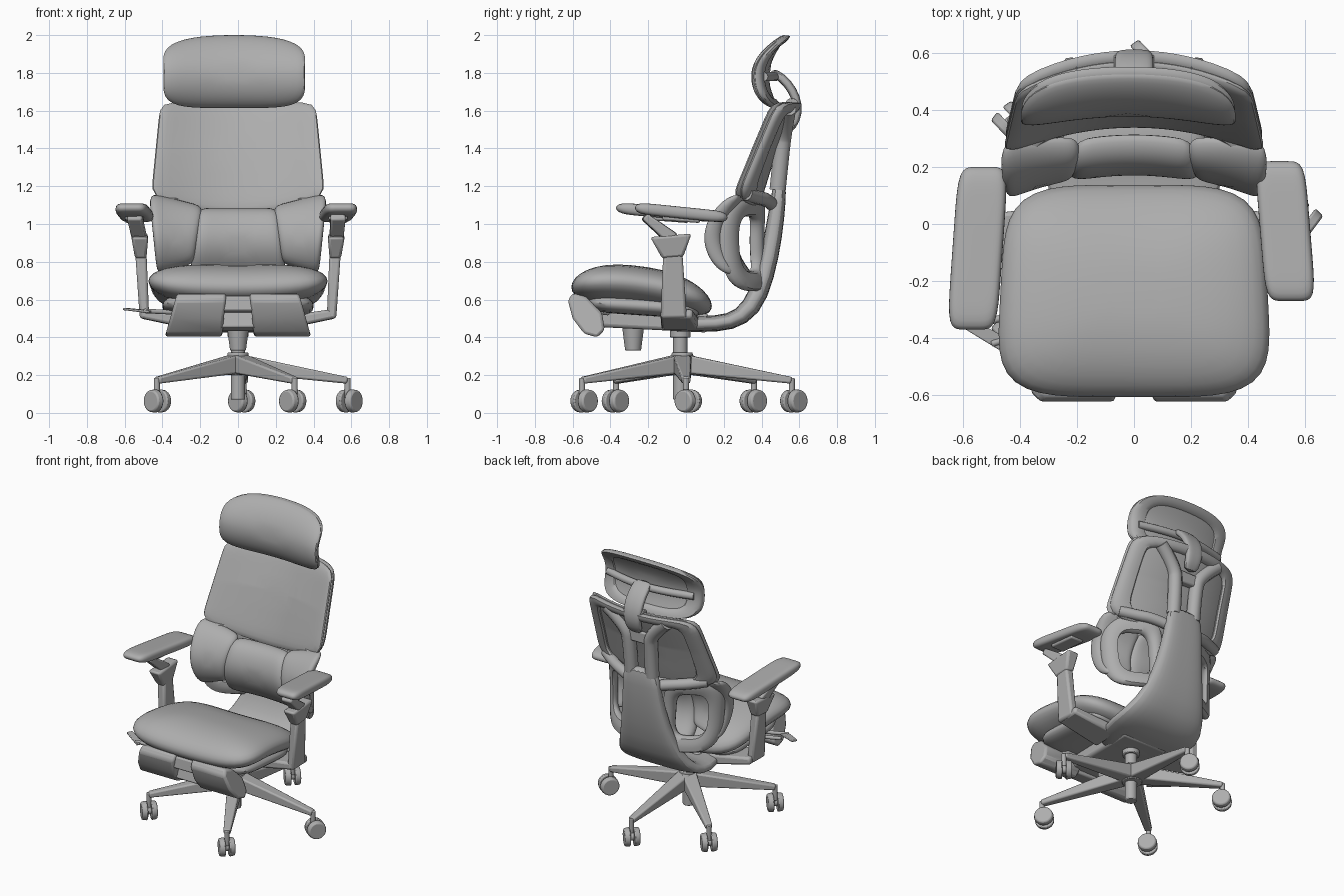
import bpy, bmesh, math
from mathutils import Vector

cube = bpy.data.objects.get("Cube")
if cube:
    bpy.data.objects.remove(cube)

grey = bpy.data.materials.new("mid grey")
grey.use_nodes = True
grey.diffuse_color = (0.42, 0.42, 0.42, 1)
grey.node_tree.nodes["Principled BSDF"].inputs["Base Color"].default_value = grey.diffuse_color


# ---------- helpers ----------
def finish(name, bm, bevel=0, subdiv=0):
    bmesh.ops.recalc_face_normals(bm, faces=bm.faces[:])
    me = bpy.data.meshes.new(name)
    bm.to_mesh(me)
    bm.free()
    me.polygons.foreach_set("use_smooth", [True] * len(me.polygons))
    me.set_sharp_from_angle(angle=math.radians(38))
    me.materials.append(grey)
    ob = bpy.data.objects.new(name, me)
    bpy.context.collection.objects.link(ob)
    if bevel:
        mod = ob.modifiers.new("bevel", "BEVEL")
        mod.width, mod.segments = bevel, 2
    if subdiv:
        mod = ob.modifiers.new("subdivision", "SUBSURF")
        mod.levels = mod.render_levels = subdiv
    return ob


def rounded(t, n):
    c, s = math.cos(t), math.sin(t)
    r = (abs(c) ** n + abs(s) ** n) ** (-1 / n)
    return c * r, s * r


def skin(bm, loops, closed=False):
    """Bridge equal vertex loops; cap the ends, or join them when closed."""
    k = len(loops[0])
    for p, q in zip(loops, loops[1:] + loops[:1] if closed else loops[1:]):
        for i in range(k):
            j = (i + 1) % k
            bm.faces.new((p[i], p[j], q[j], q[i]))
    if not closed:
        bm.faces.new(loops[0])
        bm.faces.new(loops[-1])


def pillow(name, f, thick, axis, n=5, p=4, seg=72, rings=9):
    """Cushion: rounded outline mapped through f(a, b), inflated along axis."""
    bm = bmesh.new()
    axis = Vector(axis)
    loops = []
    radii = [1 - (1 - i / rings) ** 2 for i in range(1, rings + 1)]
    layers = [(r, 1) for r in radii] + [(r, -1) for r in radii[-2::-1]]
    for r, side in layers:
        h = side * thick * math.sqrt(max(0, 1 - r ** p))
        loop = []
        for i in range(seg):
            a, b = rounded(math.tau * i / seg, n)
            loop.append(bm.verts.new(Vector(f(a * r, b * r)) + axis * h))
        loops.append(loop)
    skin(bm, loops)
    return finish(name, bm)


def band(name, f, offset, r, width, thick, n=5, seg=72):
    """Flat rounded ring following the outline of f, set back along y."""
    bm = bmesh.new()
    loops = []
    for i in range(seg):
        a, b = rounded(math.tau * i / seg, n)
        loop = []
        for k in range(12):
            u, v = rounded(math.tau * (k + 0.5) / 12, 3)
            q = r + width * u
            loop.append(bm.verts.new(Vector(f(a * q, b * q)) + Vector((0, offset + thick * v, 0))))
        loops.append(loop)
    skin(bm, loops, closed=True)
    return finish(name, bm)


def tube(name, pts, radius):
    cu = bpy.data.curves.new(name, "CURVE")
    cu.dimensions = "3D"
    cu.bevel_depth, cu.bevel_resolution = radius, 3
    cu.use_fill_caps = True
    sp = cu.splines.new("NURBS")
    sp.points.add(len(pts) - 1)
    for q, co in zip(sp.points, pts):
        q.co = (*co, 1)
    sp.use_endpoint_u, sp.order_u = True, 3
    tmp = bpy.data.objects.new(name + "_path", cu)
    bm = bmesh.new()
    bm.from_mesh(bpy.data.meshes.new_from_object(tmp))
    bpy.data.objects.remove(tmp)
    return finish(name, bm)


def bar(name, p0, p1, s0, s1, bevel=0.01):
    """Tapered rectangular bar; sizes are (width, height)."""
    p0, p1 = Vector(p0), Vector(p1)
    d = (p1 - p0).normalized()
    side = Vector((1, 0, 0)) if abs(d.z) > 0.9 else d.cross((0, 0, 1)).normalized()
    up = side.cross(d)
    bm = bmesh.new()
    loops = [[bm.verts.new(p + side * w * i / 2 + up * h * j / 2)
              for i, j in ((-1, -1), (1, -1), (1, 1), (-1, 1))]
             for p, (w, h) in ((p0, s0), (p1, s1))]
    skin(bm, loops)
    return finish(name, bm, bevel)


def rod(name, p0, p1, r0, r1=None, bevel=0.005):
    p0, p1 = Vector(p0), Vector(p1)
    d = p1 - p0
    bm = bmesh.new()
    bmesh.ops.create_cone(bm, cap_ends=True, segments=28, radius1=r0,
                          radius2=r0 if r1 is None else r1, depth=d.length)
    bm.transform(d.to_track_quat("Z", "Y").to_matrix().to_4x4())
    bmesh.ops.translate(bm, verts=bm.verts[:], vec=(p0 + p1) / 2)
    return finish(name, bm, bevel)


def ribbon(name, stations):
    """Rounded strap along the yz plane; stations are (y, z, half width, half thickness)."""
    bm = bmesh.new()
    loops = []
    for i, (y, z, w, t) in enumerate(stations):
        a, b = stations[max(i - 1, 0)], stations[min(i + 1, len(stations) - 1)]
        d = Vector((0, b[0] - a[0], b[1] - a[1])).normalized()
        nrm = Vector((0, -d.z, d.y))
        ring = [rounded(math.tau * (k + 0.5) / 20, 4) for k in range(20)]
        loops.append([bm.verts.new(Vector((u * w, y, z)) + nrm * v * t) for u, v in ring])
    skin(bm, loops)
    return finish(name, bm, subdiv=1)


# ---------- star base and casters ----------
rod("gas_column", (0, -0.03, 0.07), (0, -0.03, 0.46), 0.038)
rod("column_sleeve", (0, -0.03, 0.4), (0, -0.03, 0.48), 0.055)
rod("base_hub", (0, -0.02, 0.2), (0, -0.02, 0.32), 0.065, 0.055)
ends = ((0.58, 0.0), (0.03, 0.56), (-0.43, 0.36), (-0.43, -0.37), (0.3, -0.55))
for x, y in ends:
    bar("base_leg", (0, -0.02, 0.262), (x, y, 0.172), (0.1, 0.1), (0.045, 0.035))
    rod("caster_stem", (x, y, 0.08), (x, y, 0.185), 0.016)
    axle = Vector((0.8, -0.6, 0)) if x > 0.5 else Vector((0.72, 0.69, 0))
    hub = Vector((x, y, 0.063)) + Vector((axle.y, -axle.x, 0)) * (-0.015 if x > 0 else 0.005)
    for s in (-1, 1):
        rod("caster_wheel", hub + axle * s * 0.012, hub + axle * s * 0.05, 0.063, 0.057, 0.008)
    rod("caster_axle", hub - axle * 0.02, hub + axle * 0.02, 0.025)


# ---------- seat ----------
def seat(a, b):
    return (a * (0.468 - 0.02 * b), -0.235 + 0.372 * b,
            0.66 - 0.05 * b - 0.045 * b * b + 0.025 * a * a)


def seat_pan(a, b):
    return (a * 0.4, -0.22 + 0.3 * b, 0.565 - 0.02 * b)


pillow("seat_cushion", seat, 0.115, (0, 0, 1), n=4.5, p=2.8)
pillow("seat_pan", seat_pan, 0.05, (0, 0, 1), p=8)
bar("tilt_mechanism", (0, -0.47, 0.5), (0, 0.12, 0.475), (0.26, 0.09), (0.36, 0.1), 0.02)
rod("tension_knob", (0, -0.28, 0.33), (0, -0.28, 0.47), 0.042, 0.06)
bar("footrest_slide", (0, -0.6, 0.58), (0, -0.4, 0.55), (0.56, 0.08), (0.4, 0.07))
bar("footrest_hinge", (0, -0.55, 0.51), (0, -0.44, 0.48), (0.2, 0.12), (0.2, 0.1))
profile = ((-0.625, 0.595), (-0.6, 0.635), (-0.53, 0.615), (-0.445, 0.53),
           (-0.43, 0.44), (-0.47, 0.4), (-0.54, 0.42), (-0.6, 0.5))
for s in (-1, 1):
    bm = bmesh.new()
    skin(bm, [[bm.verts.new((s * (x + k * (0.5 - z)), y, z)) for y, z in profile]
              for x, k in ((0.075, 0.1), (0.36, 0.28))])
    finish("footrest_pad", bm, 0.015)
for y in (-0.42, -0.34):
    rod("adjust_lever", (-0.3, y + 0.06, 0.53), (-0.5, y, 0.54), 0.012)
bar("lever_paddle", (-0.46, -0.42, 0.535), (-0.6, -0.34, 0.55), (0.05, 0.015), (0.04, 0.012), 0.004)


# ---------- backrest ----------
def upper(a, b):
    drop = 0.09 * (1 - a * a) * max(0, -b)
    return (0.436 - 0.025 * b) * a, 0.455 + 0.105 * b - 0.1 * a * a, 1.395 + 0.25 * b - drop


def lumbar_y(x, z):
    return 0.22 - 0.45 * x * x + 2.5 * (z - 0.92) ** 2


def lumbar(a, b):
    x, z = a * (0.235 - 0.025 * b), 0.89 + 0.195 * b
    return x, lumbar_y(x, z), z


pillow("upper_back_panel", upper, 0.028, (0, 1, 0), n=12, p=10)
band("upper_back_frame", upper, 0.03, 0.88, 0.115, 0.027, n=9)
pillow("lumbar_pad", lumbar, 0.05, (0, 1, 0), n=12, p=10)
ribbon("back_spine", [(-0.15, 0.47, 0.2, 0.04), (0.08, 0.47, 0.3, 0.042), (0.24, 0.475, 0.32, 0.045),
                      (0.35, 0.55, 0.27, 0.055), (0.42, 0.72, 0.2, 0.05), (0.465, 0.95, 0.155, 0.048),
                      (0.488, 1.12, 0.135, 0.04), (0.497, 1.23, 0.125, 0.035)])
for s in (-1, 1):
    def wing(a, b):
        x, z = 0.328 + a * (0.122 + 0.0225 * b), 0.945 + 0.185 * b + 0.035 * a * b
        return s * x, lumbar_y(x, z), z

    def shell(a, b):
        x = 0.265 + 0.165 * a + 0.015 * b
        return s * x, 0.395 - 1.05 * x * x + 0.03 * b * b, 0.895 + 0.25 * b

    pillow("lumbar_wing", wing, 0.045, (0, 1, 0), n=8, p=9)
    band("lower_back_shell", shell, 0, 0.79, 0.21, 0.036, n=3.5)
    tube("spine_branch", [(s * 0.08, 0.485, 1.18), (s * 0.08, 0.505, 1.38), (s * 0.1, 0.52, 1.5),
                          (s * 0.23, 0.54, 1.61)], 0.045)
    tube("upper_brace", [(s * 0.08, 0.46, 1.1), (s * 0.2, 0.43, 1.13), (s * 0.3, 0.375, 1.14),
                         (s * 0.39, 0.32, 1.16)], 0.036)
bar("branch_crossbar", (-0.09, 0.51, 1.45), (0.09, 0.51, 1.45), (0.05, 0.08), (0.05, 0.08))


# ---------- headrest ----------
def head(a, b):
    return (-0.02 + (0.375 + 0.012 * b * b) * a, 0.41 + 0.085 * b * b + 0.025 * b - 0.05 * a * a,
            1.807 + 0.193 * b - 0.035 * a * a * max(0, b))


pillow("headrest_pad", head, 0.032, (0, 1, 0), n=4.5, p=6)
band("headrest_frame", head, 0.015, 0.86, 0.135, 0.028, n=4.5)
tube("headrest_bar", [(-0.35, 0.41, 1.78), (-0.15, 0.47, 1.78), (0.12, 0.47, 1.78),
                      (0.31, 0.41, 1.78)], 0.025)
ribbon("headrest_bracket", [(0.45, 1.81, 0.065, 0.02), (0.51, 1.775, 0.065, 0.024),
                            (0.565, 1.71, 0.068, 0.024), (0.595, 1.63, 0.065, 0.024),
                            (0.585, 1.55, 0.055, 0.024), (0.54, 1.49, 0.05, 0.02)])
rod("headrest_pivot", (-0.07, 0.56, 1.63), (0.07, 0.56, 1.63), 0.036)

# ---------- armrests ----------
for s, cx, cy, half in ((1, 0.53, -0.025, 0.245), (-1, -0.548, -0.085, 0.285)):
    def arm(a, b):
        return cx + 0.088 * a - s * 0.02 * b, cy + half * b, 1.06 - 0.025 * b

    pillow("armrest_pad", arm, 0.031, (0, 0, 1), n=6, p=10)
    bar("armrest_plate", (cx, cy - 0.1, 1.035), (cx, cy + 0.1, 1.02), (0.1, 0.03), (0.1, 0.03))
    bar("armrest_neck", (s * 0.52, -0.07, 0.92), (cx, -0.22, 1.04), (0.07, 0.07), (0.08, 0.04))
    bar("armrest_socket", (s * 0.515, -0.07, 0.82), (s * 0.52, -0.08, 0.94), (0.06, 0.11), (0.09, 0.22), 0.015)
    bar("armrest_post", (s * 0.495, -0.065, 0.5), (s * 0.515, -0.07, 0.86), (0.05, 0.14), (0.06, 0.1), 0.015)
    bar("armrest_support", (s * 0.2, -0.03, 0.47), (s * 0.51, -0.05, 0.525), (0.2, 0.07), (0.17, 0.05), 0.015)
